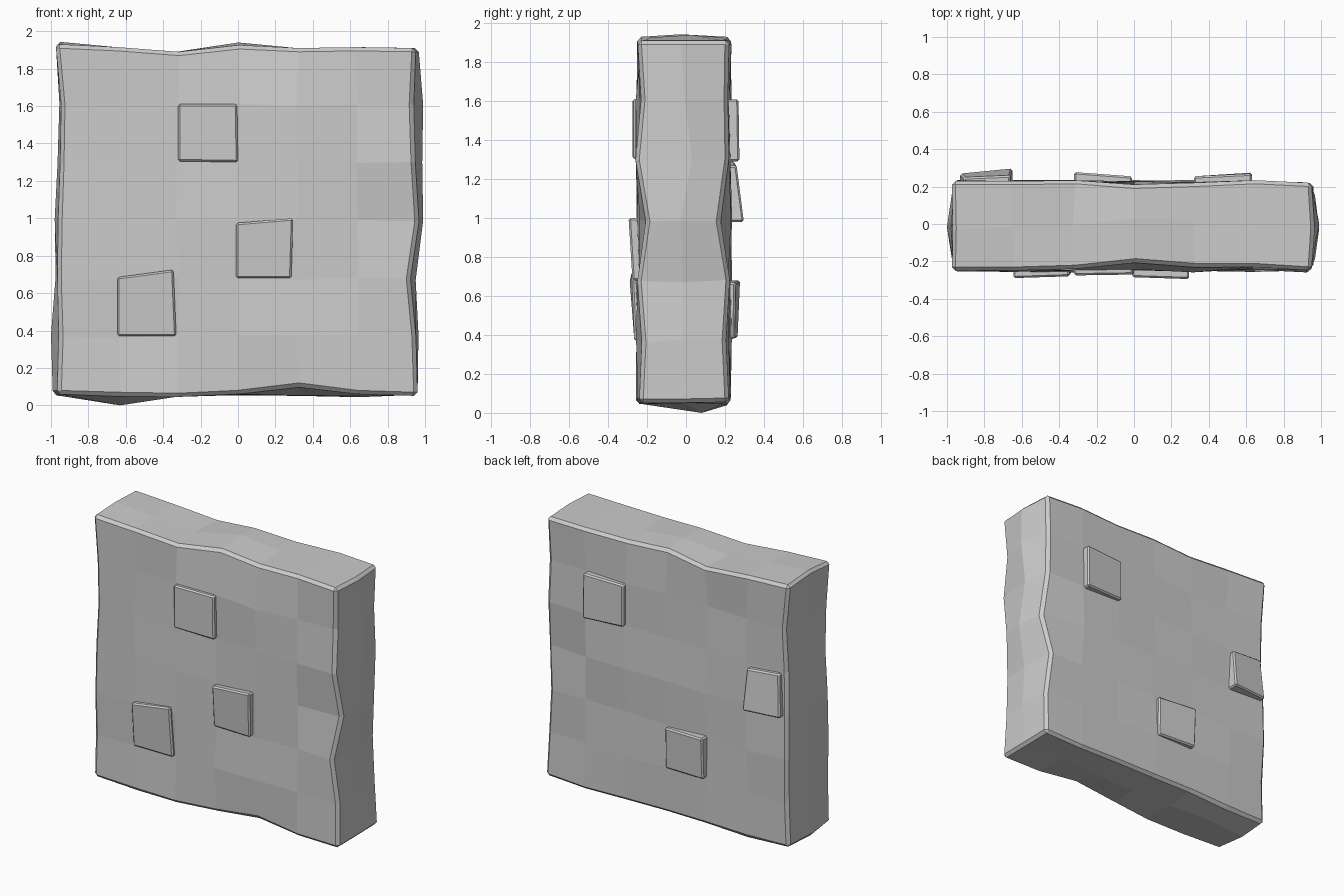
import bpy, bmesh, random

if "Cube" in bpy.data.objects:
    bpy.data.objects.remove(bpy.data.objects["Cube"])

random.seed(4)
XS = [-0.96, -0.64, -0.32, 0.0, 0.32, 0.64, 0.95]
ZS = [0.05, 0.37, 0.68, 0.99, 1.30, 1.61, 1.91]

# Worn edge profiles, one value per grid line
LEFT_MID = [-0.99, -1.0, -0.975, -0.98, -0.965, -0.955, -0.97]   # by height
LEFT_EDGE = [-0.965, -0.955, -0.965, -0.96, -0.95, -0.945, -0.975]
RIGHT_MID = [0.96, 0.965, 0.95, 0.99, 0.985, 0.99, 0.965]
RIGHT_EDGE = [0.96, 0.95, 0.92, 0.965, 0.945, 0.935, 0.95]
SIDE_FRONT = [-0.24, -0.225, -0.25, -0.205, -0.26, -0.23, -0.25]
SIDE_BACK = [0.22, 0.205, 0.225, 0.175, 0.22, 0.215, 0.22]
TOP_Z = [1.93, 1.915, 1.89, 1.925, 1.91, 1.915, 1.91]            # by width
TOP_FRONT = [-0.25, -0.25, -0.24, -0.205, -0.23, -0.23, -0.25]
TOP_BACK = [0.23, 0.23, 0.235, 0.21, 0.22, 0.235, 0.22]
BOTTOM_Z = [0.06, 0.05, 0.045, 0.06, 0.10, 0.06, 0.05]


def finish(name, bm, bevel):
    bmesh.ops.recalc_face_normals(bm, faces=bm.faces)
    mesh = bpy.data.meshes.new(name)
    bm.to_mesh(mesh)
    bm.free()
    ob = bpy.data.objects.new(name, mesh)
    bpy.context.collection.objects.link(ob)
    mod = ob.modifiers.new("worn_edges", "BEVEL")
    mod.width, mod.segments = bevel, 1
    mod.limit_method, mod.angle_limit = "ANGLE", 0.8
    return ob


def slab_point(i, j, k):
    jit = lambda a: random.uniform(-a, a)
    x, z = XS[i], ZS[k]
    if 0 < i < 6:
        x += jit(0.01)
    if 0 < k < 6:
        z += jit(0.01)
    y = (-0.247 + jit(0.012), jit(0.03), 0.225 + jit(0.012))[j]
    if i == 0:
        x = LEFT_MID[k] if j == 1 else LEFT_EDGE[k]
    if i == 6:
        x = RIGHT_MID[k] if j == 1 else RIGHT_EDGE[k]
        y = (SIDE_FRONT[k], y, SIDE_BACK[k])[j]
    if k == 6:
        y = (TOP_FRONT[i], y, TOP_BACK[i])[j]
        z = TOP_Z[i] + (0.015 if j == 1 and i in (0, 3) else 0)
    if k == 0:
        z = BOTTOM_Z[i] if j == 0 else 0.05 + jit(0.008)
        if (i, j) == (1, 1):
            y, z = 0.08, 0.0
    return x, y, z


# Stone slab: shell of a 6 x 2 x 6 lattice
bm = bmesh.new()
size = (6, 2, 6)
verts = {}


def vert(key):
    if key not in verts:
        verts[key] = bm.verts.new(slab_point(*key))
    return verts[key]


for axis in range(3):
    u, v = [a for a in range(3) if a != axis]
    for end in (0, size[axis]):
        for a in range(size[u]):
            for b in range(size[v]):
                quad = []
                for da, db in ((0, 0), (1, 0), (1, 1), (0, 1)):
                    key = [0, 0, 0]
                    key[axis], key[u], key[v] = end, a + da, b + db
                    quad.append(vert(tuple(key)))
                bm.faces.new(quad)
finish("stone_slab", bm, 0.02)


# Raised stones: outer corners (x, y, z) pushed back into the slab
def raised_stone(name, corners):
    bm = bmesh.new()
    inner_y = -0.18 if corners[0][1] < 0 else 0.16
    outer = [bm.verts.new(c) for c in corners]
    inner = [bm.verts.new((x, inner_y, z)) for x, y, z in corners]
    bm.faces.new(outer)
    bm.faces.new(inner[::-1])
    for n in range(4):
        m = (n + 1) % 4
        bm.faces.new((outer[n], inner[n], inner[m], outer[m]))
    finish(name, bm, 0.01)


raised_stone("front_stone_upper", [(-0.32, -0.275, 1.305), (0.0, -0.27, 1.30),
                                   (-0.005, -0.27, 1.61), (-0.32, -0.275, 1.61)])
raised_stone("front_stone_middle", [(-0.01, -0.265, 0.68), (0.285, -0.275, 0.68),
                                    (0.295, -0.295, 1.0), (-0.01, -0.285, 0.975)])
raised_stone("front_stone_lower", [(-0.645, -0.265, 0.37), (-0.33, -0.265, 0.37),
                                   (-0.345, -0.28, 0.725), (-0.645, -0.29, 0.685)])
raised_stone("back_stone_upper", [(0.32, 0.255, 1.30), (0.63, 0.275, 1.29),
                                  (0.63, 0.27, 1.61), (0.32, 0.255, 1.60)])
raised_stone("back_stone_side", [(-0.93, 0.27, 0.985), (-0.65, 0.298, 0.98),
                                 (-0.66, 0.26, 1.27), (-0.91, 0.25, 1.29)])
raised_stone("back_stone_lower", [(-0.32, 0.265, 0.385), (-0.01, 0.25, 0.38),
                                  (-0.01, 0.255, 0.67), (-0.32, 0.278, 0.68)])
